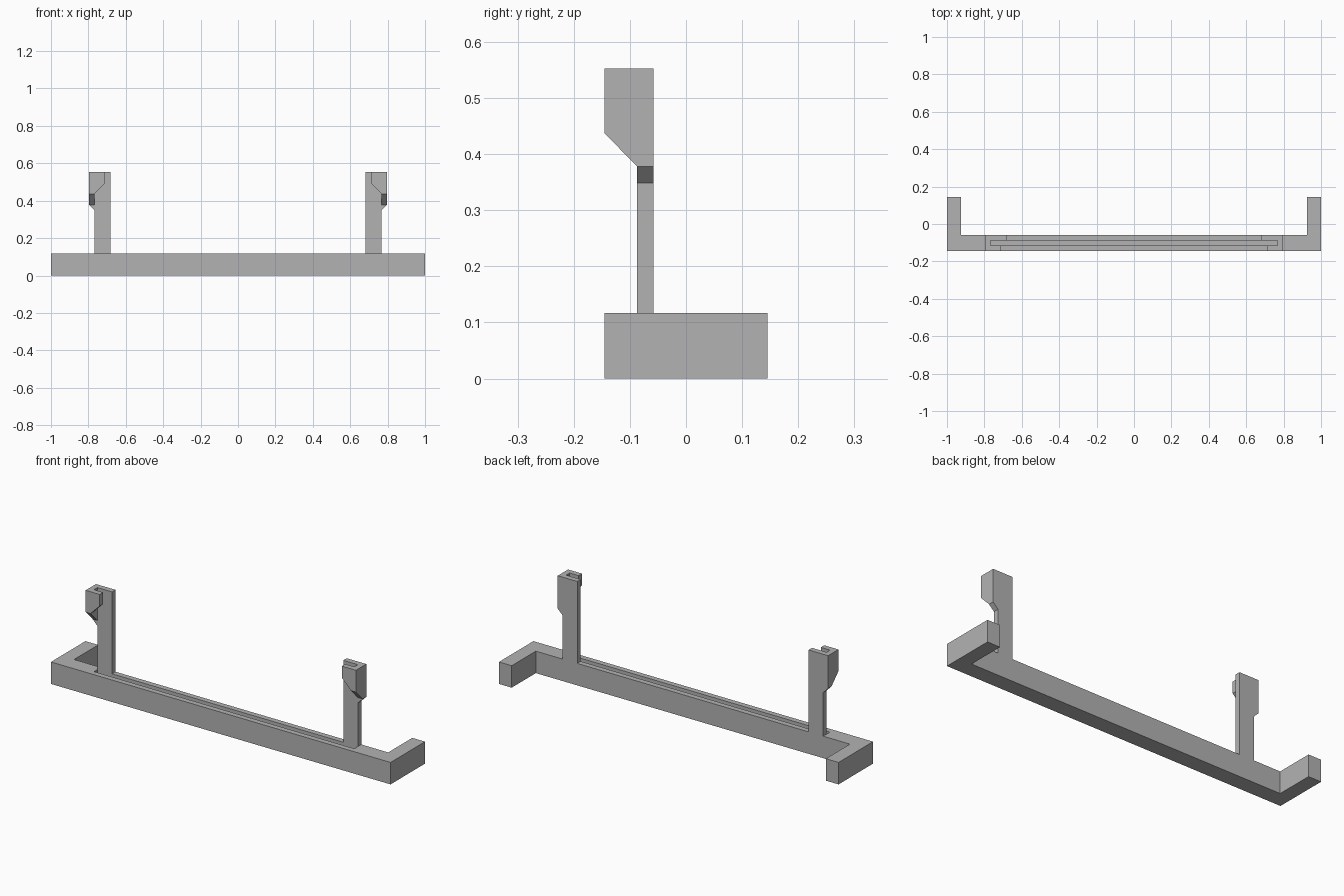
import bpy
import bmesh
from mathutils import Vector

old = bpy.data.objects.get("Cube")
if old:
    bpy.data.objects.remove(old, do_unlink=True)

# Single grey plastic
grey = bpy.data.materials.new("plain grey")
grey.use_nodes = True
grey.diffuse_color = (0.45, 0.45, 0.45, 1)
grey.node_tree.nodes["Principled BSDF"].inputs["Base Color"].default_value = (0.45, 0.45, 0.45, 1)

# Shared measures: three equal layers across the bar, from front to back
FRONT, SLOT_FRONT, SLOT_BACK, BACK = -0.145, -0.116, -0.087, -0.058
BAR_TOP, POST_TOP = 0.117, 0.553
OUTER, SLOT_END, LIP_END, INNER = 0.796, 0.767, 0.713, 0.681


def prism(name, outline, axis, start, end):
    """Extrude a 2D outline along an axis; the outline uses the other two axes in order."""
    bm = bmesh.new()
    points = []
    for a, b in outline:
        co = [a, b]
        co.insert(axis, start)
        points.append(bm.verts.new(co))
    face = bm.faces.new(points)
    moved = bmesh.ops.extrude_face_region(bm, geom=[face])["geom"]
    shift = Vector((0, 0, 0))
    shift[axis] = end - start
    bmesh.ops.translate(bm, vec=shift, verts=[v for v in moved if isinstance(v, bmesh.types.BMVert)])
    bmesh.ops.recalc_face_normals(bm, faces=bm.faces)
    mesh = bpy.data.meshes.new(name)
    bm.to_mesh(mesh)
    bm.free()
    mesh.materials.append(grey)
    obj = bpy.data.objects.new(name, mesh)
    bpy.context.scene.collection.objects.link(obj)
    return obj


def mirrored(obj):
    obj.modifiers.new("Mirror", 'MIRROR').use_axis[0] = True
    return obj


# Base bar with an arm reaching back at each end
half = [(1, FRONT), (1, 0.145), (0.925, 0.145), (0.925, BACK)]
base = prism("base_bar", half + [(-x, y) for x, y in reversed(half)], 2, 0, BAR_TOP)

# Long groove along the top of the bar
cutter = prism("groove_cutter",
               [(-SLOT_END, SLOT_FRONT), (SLOT_END, SLOT_FRONT),
                (SLOT_END, SLOT_BACK), (-SLOT_END, SLOT_BACK)], 2, 0.058, 0.2)
cutter.hide_render = True
cut = base.modifiers.new("Groove", 'BOOLEAN')
cut.operation = 'DIFFERENCE'
cut.solver = 'EXACT'
cut.object = cutter
bpy.context.view_layer.objects.active = base
bpy.ops.object.modifier_apply(modifier=cut.name)
bpy.data.objects.remove(cutter, do_unlink=True)

# Upright back plates, widening outward near the top
mirrored(prism("post_back_plate",
               [(INNER, BAR_TOP), (SLOT_END, BAR_TOP), (SLOT_END, 0.349), (OUTER, 0.378),
                (OUTER, POST_TOP), (INNER, POST_TOP)], 1, SLOT_BACK, BACK))

# Outer walls of the clips, sloped underneath
mirrored(prism("clip_outer_wall",
               [(SLOT_BACK, 0.378), (SLOT_BACK, POST_TOP), (FRONT, POST_TOP), (FRONT, 0.437)],
               0, SLOT_END, OUTER))

# Front lips that close the clip slots
mirrored(prism("clip_front_lip",
               [(SLOT_END, 0.437), (SLOT_END, POST_TOP), (LIP_END, POST_TOP), (LIP_END, 0.491)],
               1, FRONT, SLOT_FRONT))
